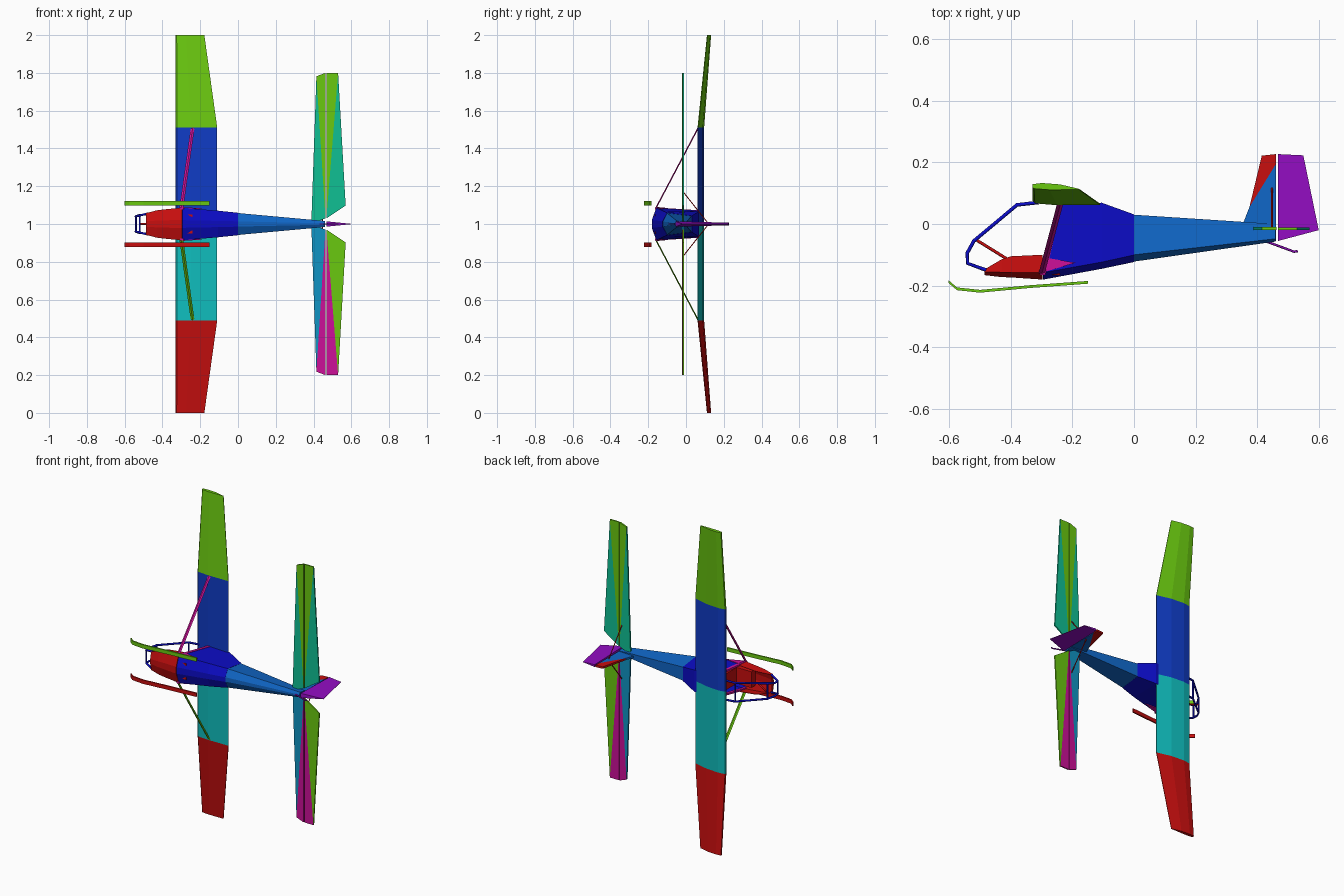
import bpy
import bmesh

cube = bpy.data.objects.get("Cube")
if cube:
    bpy.data.objects.remove(cube, do_unlink=True)


def material(name, rgb):
    lin = [((c / 255 + 0.055) / 1.055) ** 2.4 if c > 10 else c / 255 / 12.92 for c in rgb]
    m = bpy.data.materials.new(name)
    m.use_nodes = True
    m.diffuse_color = (*lin, 1)
    m.node_tree.nodes["Principled BSDF"].inputs["Base Color"].default_value = (*lin, 1)
    return m


RED = material("red", (200, 14, 14))
LIME = material("lime", (106, 200, 16))
ROYAL = material("royal blue", (16, 60, 198))
NAVY = material("deep blue", (12, 12, 200))
SKY = material("mid blue", (16, 103, 200))
CYAN = material("cyan", (16, 190, 190))
JADE = material("jade", (16, 192, 148))
MAGENTA = material("magenta", (204, 16, 152))
PURPLE = material("purple", (148, 14, 196))
AZURE = material("azure", (16, 148, 196))


def build(name, verts, faces, mats, indices=None, thick=0):
    """Mesh object; z is measured from the centre line at height 1."""
    me = bpy.data.meshes.new(name)
    me.from_pydata([(x, y, z + 1) for x, y, z in verts], [], faces)
    for m in mats:
        me.materials.append(m)
    if indices:
        for p, i in zip(me.polygons, indices):
            p.material_index = i
    bm = bmesh.new()
    bm.from_mesh(me)
    bmesh.ops.recalc_face_normals(bm, faces=bm.faces)
    bm.to_mesh(me)
    bm.free()
    ob = bpy.data.objects.new(name, me)
    bpy.context.collection.objects.link(ob)
    if thick:
        mod = ob.modifiers.new("thickness", 'SOLIDIFY')
        mod.thickness = thick
        mod.offset = 0
    return ob


def loft(name, sections, mat, closed=True, caps=(True, True), thick=0):
    n = len(sections[0])
    verts = [p for s in sections for p in s]
    faces = []
    for k in range(len(sections) - 1):
        for i in range(n if closed else n - 1):
            j = (i + 1) % n
            faces.append((k * n + i, k * n + j, (k + 1) * n + j, (k + 1) * n + i))
    if caps[0]:
        faces.append(tuple(range(n)))
    if caps[1]:
        faces.append(tuple(range(len(verts) - n, len(verts))))
    return build(name, verts, faces, [mat], thick=thick)


def rod(name, points, radius, mat):
    cu = bpy.data.curves.new(name, 'CURVE')
    cu.dimensions = '3D'
    cu.bevel_depth = radius
    cu.bevel_resolution = 1
    cu.use_fill_caps = True
    sp = cu.splines.new('POLY')
    sp.points.add(len(points) - 1)
    for p, (x, y, z) in zip(sp.points, points):
        p.co = (x, y, z + 1, 1)
    cu.materials.append(mat)
    ob = bpy.data.objects.new(name, cu)
    bpy.context.collection.objects.link(ob)


def box(name, x0, x1, y0, y1, hz, mat):
    ring = [(x0, y0), (x1, y0), (x1, y1), (x0, y1)]
    loft(name, [[(x, y, z) for x, y in ring] for z in (-hz, hz)], mat)


# Fuselage: six-sided sections (top pair, widest lower corners, narrow keel)
def hull(xt, yt, wt, xb, yb, wb, yk):
    half = [(xt, yt, wt), (xb, yb, wb), (xb, yk, 0.02 * wb / 0.085)]
    return half + [(x, y, -z) for x, y, z in reversed(half)]


rear_cabin = hull(0, 0.03, 0.042, 0, -0.1, 0.058, -0.122)
loft("cabin", [hull(-0.24, 0.064, 0.07, -0.295, -0.157, 0.085, -0.179),
               hull(-0.105, 0.068, 0.066, -0.105, -0.123, 0.069, -0.144),
               rear_cabin], NAVY, caps=(False, False), thick=0.003)
loft("tail_boom", [rear_cabin, hull(0.46, 0, 0.009, 0.46, -0.048, 0.016, -0.057)], SKY)


# Open nose tub
def tub(x, top, corner, keel, w):
    half = [(x, top, w * 0.95), (x, corner, w), (x, keel, w * 0.25)]
    return half + [(a, b, -c) for a, b, c in reversed(half)]


loft("nose_tub", [tub(-0.485, -0.148, -0.155, -0.165, 0.057),
                  tub(-0.43, -0.115, -0.156, -0.171, 0.071),
                  tub(-0.40, -0.105, -0.156, -0.172, 0.075),
                  tub(-0.297, -0.1, -0.157, -0.179, 0.085)],
     RED, closed=False, caps=(True, False), thick=0.003)
box("seat_base", -0.36, -0.24, -0.165, -0.125, 0.05, RED)
box("seat_back", -0.26, -0.235, -0.125, 0.0, 0.05, RED)
rod("control_column", [(-0.515, -0.05, 0), (-0.415, -0.112, 0)], 0.005, RED)

for s, side in ((1, "upper"), (-1, "lower")):
    # Door pillar and lower side panel
    loft(side + "_door_pillar",
         [[(x + d, y, s * (z + e)) for d, e in ((-.008, -.008), (.01, -.008), (.01, .003), (-.008, .003))]
          for x, y, z in ((-0.243, 0.064, 0.07), (-0.298, -0.165, 0.085))], MAGENTA)
    build(side + "_side_panel", [(-0.283, -0.11, s * 0.085), (-0.19, -0.126, s * 0.0805),
                                 (-0.292, -0.156, s * 0.0875)], [(0, 1, 2)], [MAGENTA], thick=0.004)
    # Windscreen frame
    rod(side + "_windscreen_frame", [(-0.31, 0.07, s * 0.06), (-0.38, 0.062, s * 0.058),
                                     (-0.52, -0.055, s * 0.048), (-0.542, -0.095, s * 0.04),
                                     (-0.54, -0.128, s * 0.04), (-0.48, -0.15, s * 0.055)], 0.006, NAVY)
for x, y, w in ((-0.541, -0.125, 0.04), (-0.52, -0.055, 0.048), (-0.38, 0.062, 0.058)):
    rod("windscreen_crossbar", [(x, y, -w), (x, y, w)], 0.005, NAVY)

# Wing: straight inner panels, tapered outer panels raised toward the tips
ROOT = [(-0.322, 0.067), (-0.33, 0.076), (-0.33, 0.09), (-0.285, 0.096),
        (-0.2, 0.089), (-0.11, 0.066), (-0.11, 0.062), (-0.25, 0.061)]
TIP = [(-0.33 + (x + 0.33) * 0.69, 0.111 + (y - 0.061) * 0.63) for x, y in ROOT]


def station(profile, z):
    return [(x, y, z) for x, y in profile]


for s, side, inner, outer, strut in ((1, "upper", ROYAL, LIME, MAGENTA),
                                     (-1, "lower", CYAN, RED, LIME)):
    loft(side + "_inner_wing", [station(ROOT, 0), station(ROOT, s * 0.51)], inner)
    loft(side + "_outer_wing", [station(ROOT, s * 0.51), station(TIP, s)], outer)
    # Wing strut, a flat bar
    loft(side + "_wing_strut",
         [[(x + a, y + b, s * z) for a, b in ((-.01, 0), (0, -.004), (.01, 0), (0, .004))]
          for x, y, z in ((-0.3, -0.16, 0.083), (-0.24, 0.065, 0.51))], strut)
    # Ski with turned-up tip
    path = [(-0.602, -0.188), (-0.575, -0.211), (-0.5, -0.219), (-0.34, -0.204), (-0.15, -0.19)]
    loft(side + "_ski",
         [[(x, y + h, s * z) for h, z in ((-.004, .098), (-.004, .121), (.005, .121), (.005, .098))]
          for x, y in path], LIME if s > 0 else RED)

# Horizontal tail: each panel split along its diagonal into two colours
for s, side, front, tip, rear in ((1, "upper", JADE, LIME, JADE), (-1, "lower", AZURE, MAGENTA, LIME)):
    y = -0.015
    stab = [(0.388, 0.0), (0.415, 0.782), (0.463, 0.8), (0.463, 0.03)]
    build(side + "_stabilizer", [(x, y, s * z) for x, z in stab], [(0, 1, 3), (1, 2, 3)],
          [front, tip], [0, 1], 0.01)
    elev = [(0.468, 0.8), (0.53, 0.8), (0.57, 0.098), (0.468, 0.03)]
    build(side + "_elevator", [(x, y, s * z) for x, z in elev], [(0, 1, 3), (1, 2, 3)],
          [tip, rear], [0, 1], 0.008)
    # Tail bracing wire
    rod(side + "_tail_brace", [(0.448, y, s * 0.17), (0.448, 0.12, 0)], 0.003, RED)

# Fin with coloured leading part, and a wedge-shaped rudder
fin = [(0.355, 0.004), (0.375, 0.055), (0.415, 0.222), (0.461, 0.227), (0.461, 0.195), (0.461, -0.055)]
build("fin", [(x, y, 0) for x, y in fin], [(1, 2, 3, 4), (0, 1, 4, 5)], [RED, SKY], [0, 1], 0.012)


def edge(x, y0, y1, w0, w1):
    return [(x, y0, -w0), (x, y0, w0), (x, y1, w1), (x, y1, -w1)]


loft("rudder", [edge(0.468, -0.055, 0.227, 0.014, 0.007),
                [(0.6, -0.02, -.001), (0.6, -0.02, .001), (0.55, 0.223, .001), (0.55, 0.223, -.001)]], PURPLE)

# Tail skid
rod("tail_skid", [(0.425, -0.055, 0), (0.52, -0.09, 0), (0.532, -0.088, 0)], 0.004, PURPLE)
